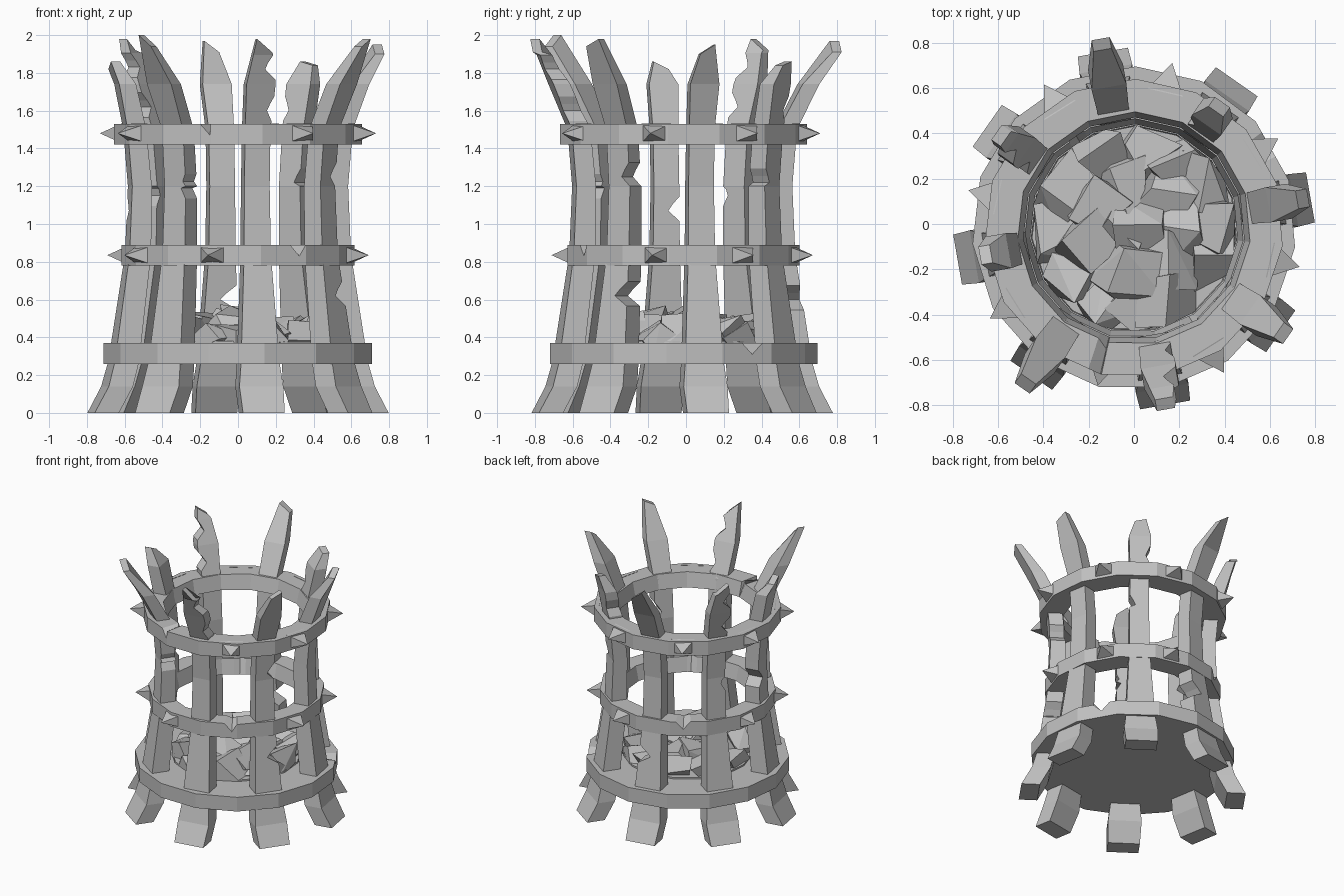
import bpy, bmesh, math, random
from mathutils import Vector

random.seed(11)
if "Cube" in bpy.data.objects:
    bpy.data.objects.remove(bpy.data.objects["Cube"])

grey = bpy.data.materials.new("stone_grey")
grey.use_nodes = True
colour = (0.53, 0.53, 0.53, 1)
grey.diffuse_color = colour
grey.node_tree.nodes["Principled BSDF"].inputs["Base Color"].default_value = colour

CENTRE_Y = -0.02


def finish(bm, name):
    bmesh.ops.recalc_face_normals(bm, faces=bm.faces)
    mesh = bpy.data.meshes.new(name)
    bm.to_mesh(mesh)
    bm.free()
    mesh.materials.append(grey)
    obj = bpy.data.objects.new(name, mesh)
    obj.location.y = CENTRE_Y
    bpy.context.collection.objects.link(obj)


def polar(r, deg, z, side=0.0):
    """Point at radius r and angle deg, shifted sideways along the tangent."""
    a = math.radians(deg)
    return Vector((r * math.cos(a) - side * math.sin(a),
                   r * math.sin(a) + side * math.cos(a), z))


def loft(bm, loops, closed=False):
    """Join equal vertex loops with quads, then cap or close the ends."""
    rows = [[bm.verts.new(p) for p in loop] for loop in loops]
    pairs = list(zip(rows, rows[1:]))
    if closed:
        pairs.append((rows[-1], rows[0]))
    else:
        bm.faces.new(rows[0])
        bm.faces.new(rows[-1])
    for a, b in pairs:
        for i in range(len(a)):
            j = (i + 1) % len(a)
            bm.faces.new((a[i], a[j], b[j], b[i]))


def lerp_rows(rows, z):
    for a, b in zip(rows, rows[1:]):
        if a[0] <= z <= b[0]:
            t = (z - a[0]) / (b[0] - a[0])
            return [p + (q - p) * t for p, q in zip(a, b)]
    return list(rows[-1])


# Hoops with small chips in the upper edge
START, STEP = -78.6, 24


def hoop(name, z0, z1, outer, inner_low, inner_top, chips):
    angles = {START + STEP * i: 0 for i in range(15)}
    for c in chips:
        c = (c - START) % 360 + START
        angles.update({c - 5: 0, c: 0.06, c + 5: 0})
    bm = bmesh.new()
    loops = []
    for a in sorted(angles):
        # extra columns stay on the flat side of the polygon
        off = (a - START) % STEP - STEP / 2
        flat = math.cos(math.radians(STEP / 2)) / math.cos(math.radians(off))
        drop = angles[a]
        loops.append([polar(outer * flat, a, z0), polar(outer * flat, a, z1 - drop),
                      polar((inner_top + drop * 0.5) * flat, a, z1),
                      polar(inner_low * flat, a, z0)])
    loft(bm, loops, closed=True)
    finish(bm, name)


hoop("top_hoop", 1.42, 1.53, 0.66, 0.49, 0.515, (-103,))
hoop("middle_hoop", 0.78, 0.89, 0.62, 0.46, 0.485, (-58, 122))
hoop("bottom_hoop", 0.26, 0.37, 0.715, 0.45, 0.455, (32,))

# Basket floor
bm = bmesh.new()
loft(bm, [[polar(0.452, START + STEP * i, z) for i in range(15)] for z in (0.26, 0.38)])
finish(bm, "basket_floor")


# Pyramid spikes between the slats
def spike(name, r, deg, z):
    bm = bmesh.new()
    base = [bm.verts.new(polar(r - 0.035, deg, z + dz, s))
            for s, dz in ((-.08, -.052), (.08, -.052), (.08, .052), (-.08, .052))]
    tip = bm.verts.new(polar(r + 0.1, deg, z))
    bm.faces.new(base)
    for i in range(4):
        bm.faces.new((base[i], base[(i + 1) % 4], tip))
    finish(bm, name)


for hoop_name, r, z, missing in (("top", 0.65, 1.48, (5,)), ("middle", 0.61, 0.835, (2, 6))):
    for i in range(8):
        if i not in missing:
            spike(f"{hoop_name}_spike_{i + 1}", r, 32 + 45 * i, z)


# Broken slats: rows hold height, outer radius, thickness, half width
def slat(name, deg, top, tip_r, slant, notches):
    bend_r = 0.62 + (tip_r - 0.62) * 0.45
    rows = [(0, .79, .13, .112), (.14, .715, .13, .118), (.27, .68, .13, .103),
            (.84, .595, .115, .072), (1.2, .58, .105, .068), (1.5, .605, .10, .068),
            (1.74, bend_r, .09, .078), (top, tip_r, .05, .04)]
    levels = {row[0]: (0, 0) for row in rows}
    for z, side, depth in notches:
        levels.update({z - .055: (0, 0), z: (side, depth), z + .035: (side, depth * .6),
                       z + .075: (0, 0)})
    bm = bmesh.new()
    loops = []
    for z in sorted(levels):
        _, outer, thick, half = lerp_rows(rows, z)
        side, depth = levels[z]
        left = -half + (depth if side < 0 else 0)
        right = half - (depth if side > 0 else 0)
        tilt = slant if z == top else 0
        zl, zr = z - max(tilt, 0), z + min(tilt, 0)
        loops.append([polar(outer, deg, zl, left), polar(outer, deg, zr, right),
                      polar(outer - thick, deg, zr, right), polar(outer - thick, deg, zl, left)])
    loft(bm, loops)
    finish(bm, name)


# Each slat: top height, tip radius, tip slant, notches (height, side, depth)
slats = [
    (1.95, 0.78, 0.05, []),
    (1.86, 0.68, 0.02, [(1.22, -1, .04), (1.6, 1, .03)]),
    (1.97, 0.85, 0.06, [(0.6, -1, .09)]),
    (1.98, 0.74, 0.06, [(1.83, 1, .05), (1.62, 1, .05), (1.15, 1, .03)]),
    (1.86, 0.69, 0.04, [(1.07, -1, .06)]),
    (2.00, 0.86, -0.06, [(1.19, 1, .03)]),
    (1.98, 0.81, -0.07, [(1.82, 1, .05), (1.6, 1, .03)]),
    (1.98, 0.83, 0.04, [(0.62, 1, .08), (1.25, 1, .05)]),
]
for i, spec in enumerate(slats):
    slat(f"slat_{i + 1}", 10 + 45 * i, *spec)


# Heap of jagged rocks
def rock(name, centre, size):
    bm = bmesh.new()
    bmesh.ops.create_cube(bm, size=size)
    turn = Vector([random.uniform(-1, 1) for _ in range(3)]).to_track_quat("Z", "Y")
    for v in bm.verts:
        jitter = Vector([random.uniform(-.22, .22) * size for _ in range(3)])
        v.co = turn @ (v.co + jitter)
        v.co.z *= 0.65
        v.co += centre
        flat = v.co.xy
        if flat.length > 0.455:
            v.co.xy = flat.normalized() * 0.455
    hull = bmesh.ops.convex_hull(bm, input=bm.verts)
    loose = [g for g in hull["geom_interior"] if isinstance(g, bmesh.types.BMVert)]
    bmesh.ops.delete(bm, geom=loose, context="VERTS")
    bmesh.ops.dissolve_limit(bm, angle_limit=0.1, verts=bm.verts, edges=bm.edges)
    finish(bm, name)


count = 0
for ring_r, number, z in ((0.36, 12, 0.41), (0.2, 7, 0.44), (0.04, 2, 0.45)):
    for i in range(number):
        count += 1
        angle = 360 * i / number + random.uniform(-8, 8)
        rock(f"rock_{count}", polar(ring_r, angle, z + random.uniform(-.02, .02)),
             random.uniform(.17, .21))
